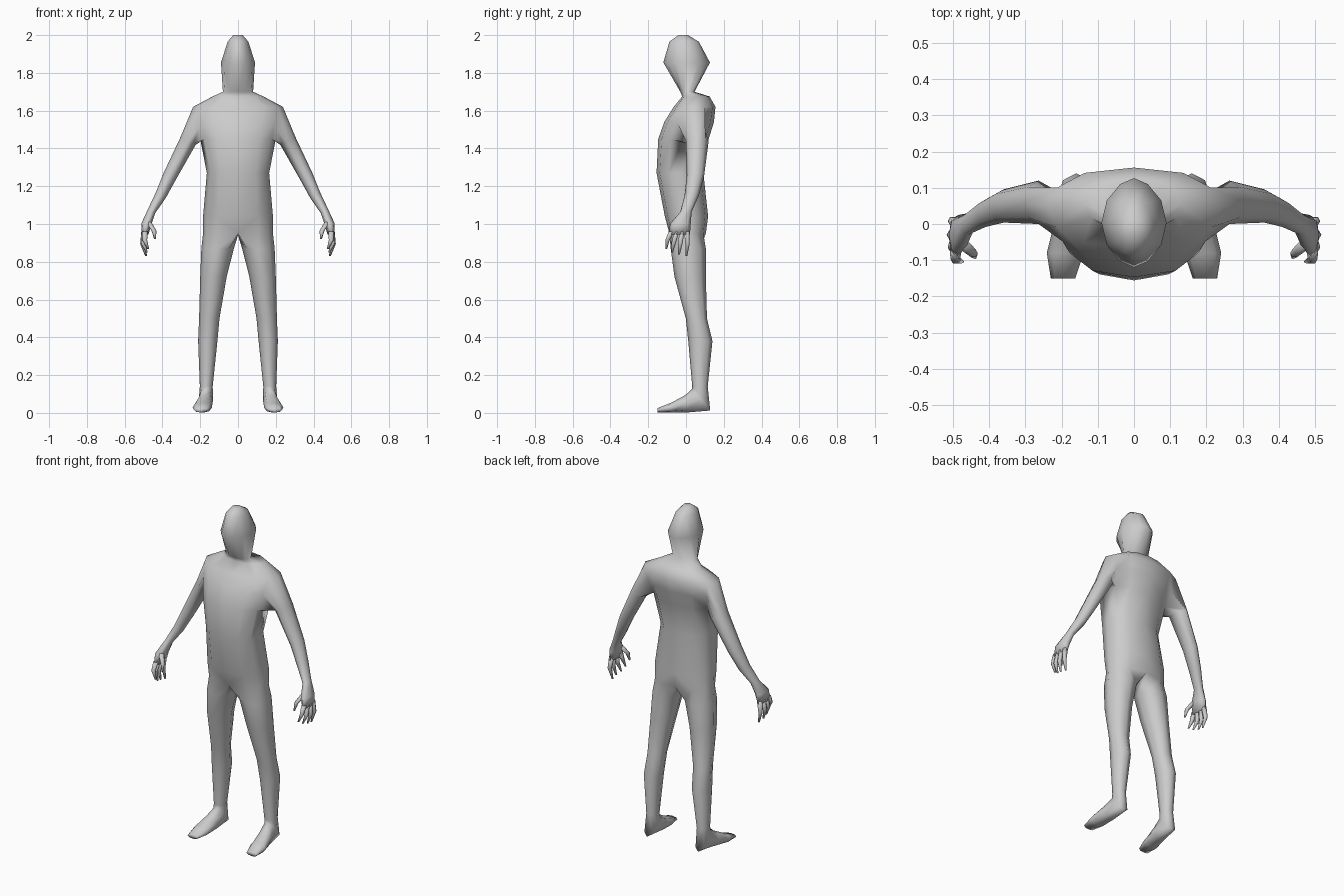
import bpy, bmesh
from math import sin, cos, radians
from mathutils import Vector


def ring(bm, c, u, v, ru, rv, n=8, start=0):
    """Ellipse of n verts around c, spanned by the axes u and v."""
    angles = [radians(start + k * 360 / n) for k in range(n)]
    return [bm.verts.new(Vector(c) + u * ru * cos(a) + v * rv * sin(a)) for a in angles]


def bridge(bm, a, b, closed=True):
    n = len(a)
    for i in range(n if closed else n - 1):
        j = (i + 1) % n
        bm.faces.new((a[i], a[j], b[j], b[i]))


def chain(bm, loop, rings):
    """Continue a loop through the rings and cap the end."""
    for r in rings:
        bridge(bm, loop, r)
        loop = r
    bm.faces.new(loop)


def finish(bm, name):
    bmesh.ops.recalc_face_normals(bm, faces=bm.faces)
    for f in bm.faces:
        f.smooth = True
    mesh = bpy.data.meshes.new(name)
    bm.to_mesh(mesh)
    bm.free()
    ob = bpy.data.objects.new(name, mesh)
    bpy.context.collection.objects.link(ob)
    m = ob.modifiers.new("mirror", 'MIRROR')
    m.use_clip = True
    return ob


X, Y = Vector((1, 0, 0)), Vector((0, 1, 0))
bm = bmesh.new()

# Torso, neck and head: half rings (z, front y, back y, half width, roundness)
trunk = [
    (0.95, -0.088, 0.105, 0.185, 0.8),
    (1.04, -0.112, 0.117, 0.185, 0.8),
    (1.27, -0.156, 0.092, 0.165, 0.8),
    (1.45, -0.147, 0.120, 0.200, 0.8),
    (1.54, -0.115, 0.148, 0.220, 0.8),
    (1.62, -0.065, 0.156, 0.238, 0.8),
    (1.675, -0.02, 0.125, 0.135, 0.9),
    (1.70, -0.03, 0.045, 0.080, 1.0),
    (1.855, -0.12, 0.127, 0.090, 1.25),
    (1.965, -0.088, 0.068, 0.055, 1.1),
    (2.0, -0.04, 0.01, 0.025, 1.0),
]
rows = []
for z, yf, yb, w, p in trunk:
    row = []
    for k in range(7):
        a = radians(-90 + 30 * k)
        x = w * max(cos(a), 0) ** p if 0 < k < 6 else 0
        row.append(bm.verts.new((x, (yf + yb) / 2 + (yb - yf) / 2 * sin(a), z)))
    rows.append(row)
for i in range(len(rows) - 1):
    if i in (3, 4):  # leave the shoulder opening free
        bridge(bm, rows[i][:3], rows[i + 1][:3], False)
        bridge(bm, rows[i][4:], rows[i + 1][4:], False)
    else:
        bridge(bm, rows[i], rows[i + 1], False)
bm.faces.new(rows[-1])
# centre vert of the opening is not needed
bm.verts.remove(rows[4][3])

# Arm and palm, grown from the shoulder opening: centre, tilt, radii
lo, mid, hi = rows[3], rows[4], rows[5]
shoulder = [hi[3], hi[2], mid[2], lo[2], lo[3], lo[4], mid[4], hi[4]]
arm = [
    ((0.264, 0.060, 1.44), 28, 0.045, 0.060),
    ((0.360, 0.050, 1.255), 27, 0.037, 0.046),
    ((0.410, 0.030, 1.15), 27, 0.030, 0.038),
    ((0.459, 0.000, 1.065), 20, 0.022, 0.030),
    ((0.485, -0.030, 1.0), 8, 0.027, 0.055),
    ((0.493, -0.035, 0.945), 0, 0.019, 0.056),
]
chain(bm, shoulder, [
    ring(bm, c, Vector((cos(radians(t)), 0, sin(radians(t)))), -Y, ru, rv)
    for c, t, ru, rv in arm])

# Leg and foot, grown from half the pelvis plus a crotch vert
crotch = bm.verts.new((0, 0.01, 0.94))
leg = [
    ((0.108, 0.012, 0.87), 0, 0.086, 0.093),
    ((0.130, 0.022, 0.72), 0, 0.070, 0.083),
    ((0.152, 0.055, 0.50), 0, 0.054, 0.056),
    ((0.160, 0.076, 0.38), 0, 0.051, 0.064),
    ((0.168, 0.074, 0.14), 0, 0.034, 0.041),
    ((0.170, 0.080, 0.07), 50, 0.038, 0.075),
    ((0.178, 0.000, 0.048), 85, 0.043, 0.046),
    ((0.190, -0.08, 0.027), 90, 0.051, 0.026),
    ((0.196, -0.15, 0.014), 90, 0.034, 0.012),
]
chain(bm, rows[0] + [crotch], [
    ring(bm, c, X, Vector((0, cos(radians(t)), -sin(radians(t)))), ru, rv, start=-135)
    for c, t, ru, rv in leg])
finish(bm, "body")

# Fingers and thumb: root, knuckle, tip
digits = [
    ((0.493, -0.078, 0.96), (0.494, -0.098, 0.915), (0.475, -0.104, 0.868)),
    ((0.495, -0.050, 0.96), (0.502, -0.065, 0.900), (0.483, -0.074, 0.848)),
    ((0.496, -0.022, 0.96), (0.505, -0.030, 0.895), (0.490, -0.037, 0.838)),
    ((0.493, 0.004, 0.96), (0.502, 0.008, 0.895), (0.487, 0.002, 0.830)),
    ((0.474, -0.055, 1.01), (0.445, -0.080, 0.965), (0.439, -0.092, 0.920)),
]
bm = bmesh.new()
for pts in digits:
    r = [ring(bm, p, X, Y, s, s, 6) for p, s in zip(pts, (0.016, 0.013, 0.005))]
    bm.faces.new(r[0])
    chain(bm, r[0], r[1:])
finish(bm, "fingers")
